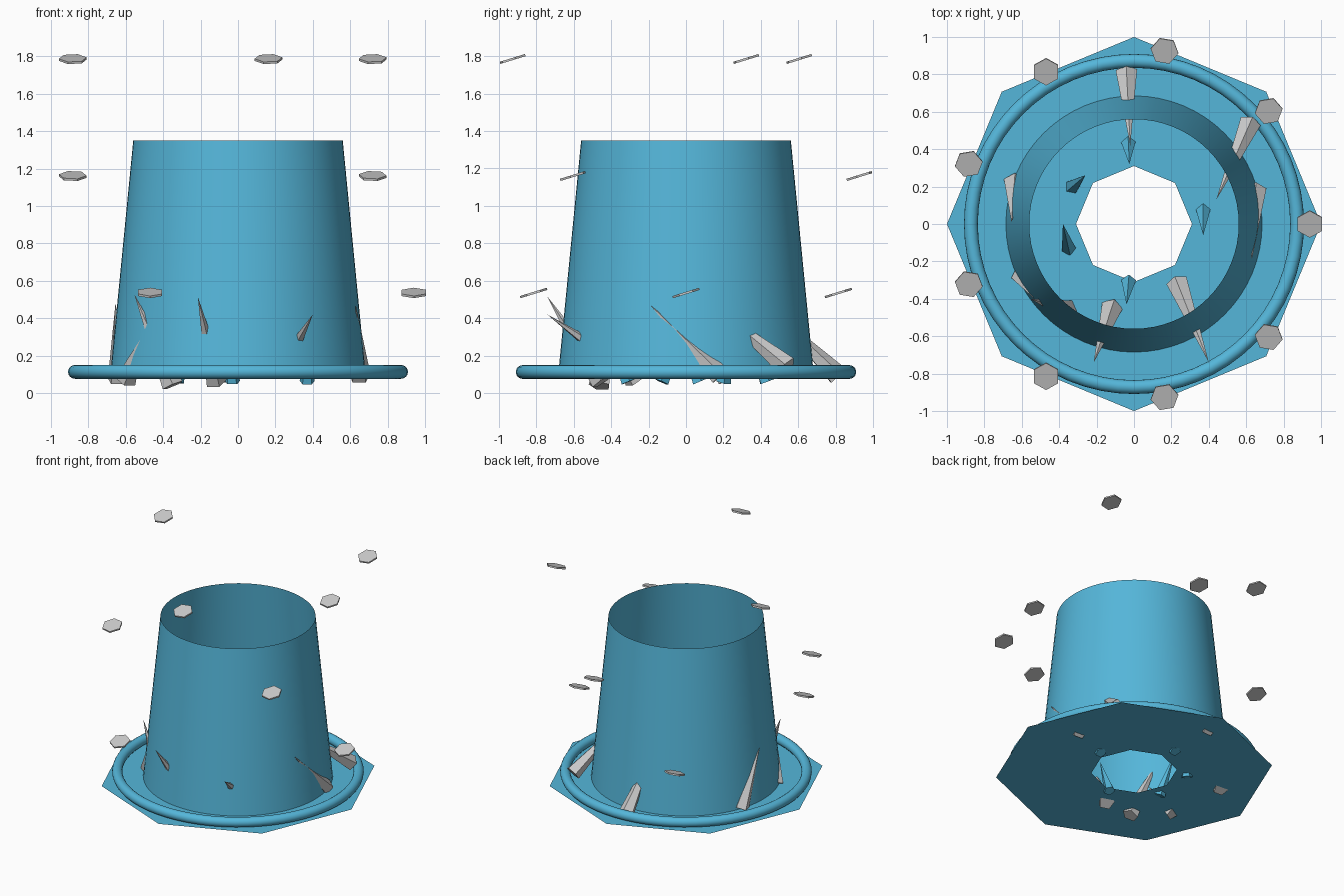
import bpy, bmesh
from math import sin, cos, pi, radians
from mathutils import Vector

if "Cube" in bpy.data.objects:
    bpy.data.objects.remove(bpy.data.objects["Cube"])

blue = bpy.data.materials.new("blue")
blue.diffuse_color = (0.09, 0.47, 0.70, 1)
blue.use_nodes = True
blue.node_tree.nodes["Principled BSDF"].inputs["Base Color"].default_value = blue.diffuse_color


def lathe(bm, rings, n):
    """Bridge (radius, z) rings of n sides around z; returns the vertex rings."""
    loops = []
    for r, z in rings:
        if r == 0:
            loops.append([bm.verts.new((0, 0, z))])
        else:
            loops.append([bm.verts.new((r * sin(2 * pi * k / n), r * cos(2 * pi * k / n), z))
                          for k in range(n)])
    for a, b in zip(loops, loops[1:]):
        for k in range(n):
            j = (k + 1) % n
            if len(b) == 1:
                bm.faces.new((a[k], a[j], b[0]))
            else:
                bm.faces.new((a[k], a[j], b[j], b[k]))
    return loops


def make(name, rings, n, mat=None, cap_bottom=False, cap_top=False, smooth=False):
    bm = bmesh.new()
    loops = lathe(bm, rings, n)
    if cap_bottom:
        bm.faces.new(loops[0])
    if cap_top:
        bm.faces.new(loops[-1])
    bmesh.ops.recalc_face_normals(bm, faces=bm.faces)
    for f in bm.faces:
        f.smooth = smooth
    me = bpy.data.meshes.new(name)
    bm.to_mesh(me)
    bm.free()
    ob = bpy.data.objects.new(name, me)
    bpy.context.collection.objects.link(ob)
    if mat:
        me.materials.append(mat)
    return ob


# flat octagonal base with an octagonal hole
make("base_plate", [(0.31, 0.075), (1.0, 0.075)], 8, blue)

# open tapered wall
make("tapered_wall", [(0.685, 0.075), (0.56, 1.35)], 64, blue, smooth=True)

# round rim lying on the plate
bpy.ops.mesh.primitive_torus_add(major_radius=0.872, minor_radius=0.037,
                                 major_segments=64, minor_segments=16,
                                 location=(0, 0, 0.113))
rim = bpy.context.object
rim.name = "rim_ring"
rim.data.materials.append(blue)
bpy.ops.object.shade_smooth()

# floating hexagonal chips: three heights, all tilted the same way
for i in range(9):
    a = radians(40 * i)
    chip = make(f"floating_chip_{i + 1}", [(0.075, -0.006), (0.075, 0.006)], 6,
                cap_bottom=True, cap_top=True)
    for v in chip.data.vertices:
        x, y, z = v.co
        v.co = (x * cos(a) - y * sin(a), x * sin(a) + y * cos(a), z)
    chip.location = (0.94 * cos(a), 0.94 * sin(a), 0.535 + 0.625 * ((2 * i) % 3))
    chip.rotation_euler = (0.3, 0, 0)


def shard(name, base, tip, radius, mat=None):
    base, tip = Vector(base), Vector(tip)
    d = tip - base
    ob = make(name, [(radius, 0), (0, d.length)], 5, mat, cap_bottom=True)
    ob.location = base
    ob.rotation_euler = d.to_track_quat('Z', 'Y').to_euler()


# grey shards piercing the wall: base centre, tip
grey_shards = [
    ((-0.04, 0.81, 0.09), (-0.02, 0.42, 0.48)),
    ((0.62, 0.54, 0.14), (0.44, 0.13, 0.48)),
    ((0.65, 0.18, 0.09), (0.63, -0.19, 0.47)),
    ((0.23, -0.31, 0.12), (0.40, -0.74, 0.42)),
    ((-0.12, -0.45, 0.06), (-0.215, -0.74, 0.515)),
    ((-0.35, -0.46, 0.04), (-0.555, -0.40, 0.53)),
    ((-0.64, 0.22, 0.07), (-0.655, 0.01, 0.48)),
    ((-0.60, -0.27, 0.07), (-0.50, -0.43, 0.32)),
]
for i, (b, t) in enumerate(grey_shards):
    shard(f"large_shard_{i + 1}", b, t, 0.06)

# blue shards around the hole: base x, y, tip x, y
blue_shards = [(-0.03, 0.43, -0.025, 0.32), (-0.33, 0.20, -0.26, 0.26),
               (-0.35, -0.13, -0.38, 0.0), (-0.03, -0.31, -0.04, -0.43),
               (0.37, 0.07, 0.37, -0.06)]
for i, (bx, by, tx, ty) in enumerate(blue_shards):
    shard(f"small_shard_{i + 1}", (bx, by, 0.06), (tx, ty, 0.36), 0.042, blue)
